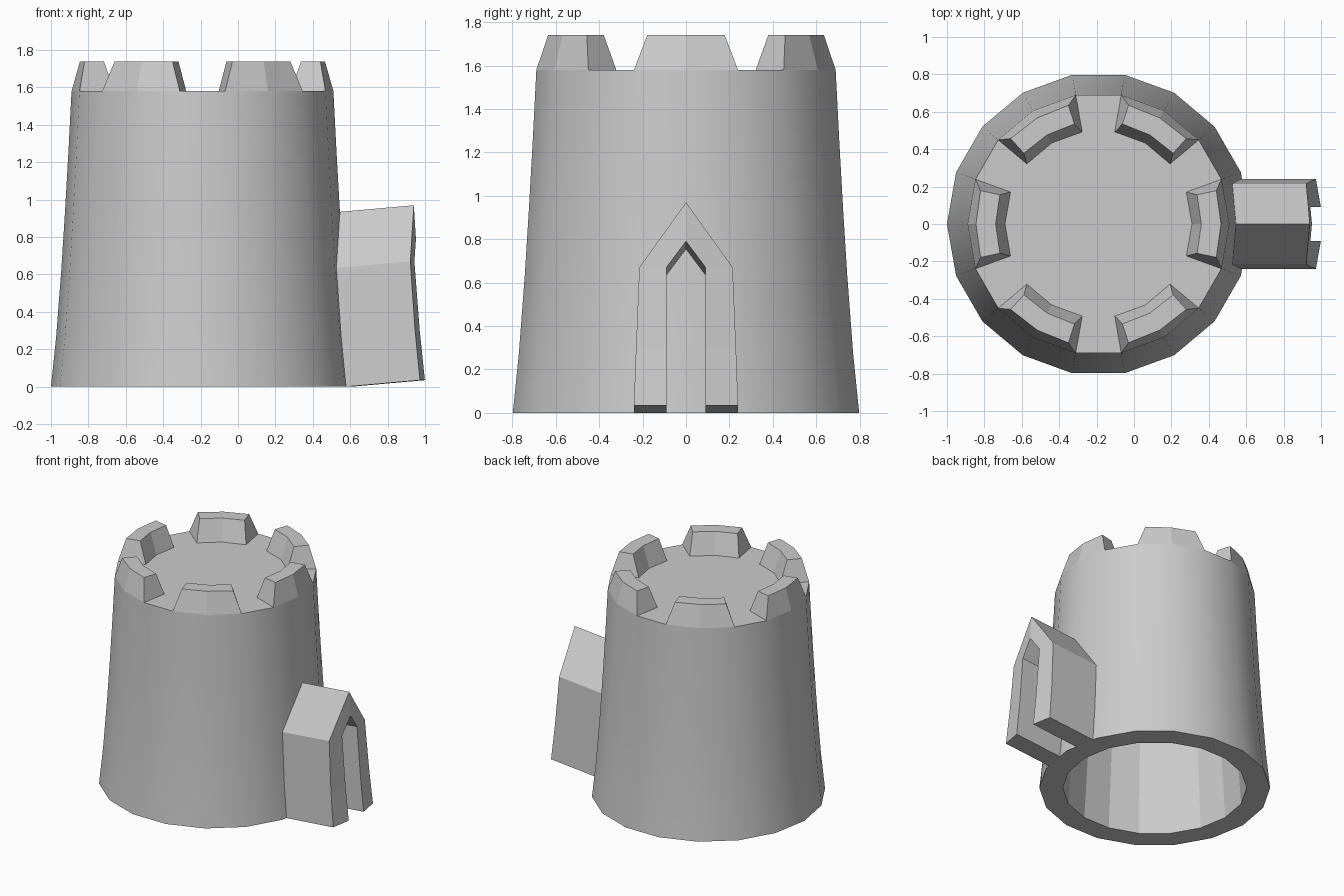
import bpy, bmesh
from math import radians, tan, cos, sin

if "Cube" in bpy.data.objects:
    bpy.data.objects.remove(bpy.data.objects["Cube"])

CX, SIDES = -0.19, 18
WALL = [(0, 0.81), (0.27, 0.782), (0.635, 0.754), (0.935, 0.735), (1.25, 0.717), (1.58, 0.70)]
INNER = [(0, 0.645), (1.42, 0.55)]


def finish(name, bm):
    bmesh.ops.recalc_face_normals(bm, faces=bm.faces)
    for e in bm.edges:
        e.smooth = len(e.link_faces) == 2 and e.calc_face_angle(0) < radians(30)
    me = bpy.data.meshes.new(name)
    bm.to_mesh(me)
    bm.free()
    ob = bpy.data.objects.new(name, me)
    bpy.context.collection.objects.link(ob)
    return ob


def polar(deg, r, z):
    return (CX + r * cos(radians(deg)), r * sin(radians(deg)), z)


def bridge(bm, a, b, smooth=False):
    n = len(a)
    for i in range(n):
        j = (i + 1) % n
        bm.faces.new((a[i], a[j], b[j], b[i])).smooth = smooth


# Hollow tapering tower, open underneath
bm = bmesh.new()
ring = lambda z, r: [bm.verts.new(polar(i * 360 / SIDES, r, z)) for i in range(SIDES)]
outer = [ring(*p) for p in WALL]
inner = [ring(*p) for p in INNER]
for a, b in zip(outer, outer[1:]):
    bridge(bm, a, b, True)
bridge(bm, inner[0], inner[1])
bridge(bm, outer[0], inner[0])
bm.faces.new(outer[-1])
bm.faces.new(inner[-1])
finish("tower", bm)

# Six tapered merlons around the deck
for k in range(6):
    bm = bmesh.new()
    sections = []
    for s in (-1, 0, 1):
        mid = 60 * k
        pts = [(20, 0.70, 1.58), (15.8, 0.655, 1.74), (16.5, 0.55, 1.74), (20, 0.50, 1.58)]
        sections.append([bm.verts.new(polar(mid + s * a, r, z)) for a, r, z in pts])
    for a, b in zip(sections, sections[1:]):
        bridge(bm, a, b)
    bm.faces.new(sections[0])
    bm.faces.new(sections[-1])
    finish("merlon_%d" % (k + 1), bm)


# Porch: pointed arch swept outward from the wall, following its facets
def wall_x(y, z):
    for (z0, r0), (z1, r1) in zip(WALL, WALL[1:]):
        if z <= z1:
            r = r0 + (r1 - r0) * (z - z0) / (z1 - z0)
            return CX + r - abs(y) * tan(radians(10))


def arch(half):
    return half + [(-y, z) for y, z in reversed(half[:-1])]


outline = arch([(0.24, 0), (0.23, 0.27), (0.215, 0.635), (0, 0.935)])
opening = arch([(0.09, 0), (0.09, 0.27), (0.09, 0.635), (0, 0.755)])
bm = bmesh.new()
rows = []
for pts, dx, dz in ((outline, 0, 0), (outline, 0.395, 0.035),
                    (opening, 0.395, 0.035), (opening, 0, 0)):
    rows.append([bm.verts.new((wall_x(y, z) + dx, y, z + dz)) for y, z in pts])
for i in range(len(outline) - 1):
    bridge(bm, [r[i] for r in rows], [r[i + 1] for r in rows])
for i in (0, -1):
    bm.faces.new([r[i] for r in rows])
finish("porch", bm)
